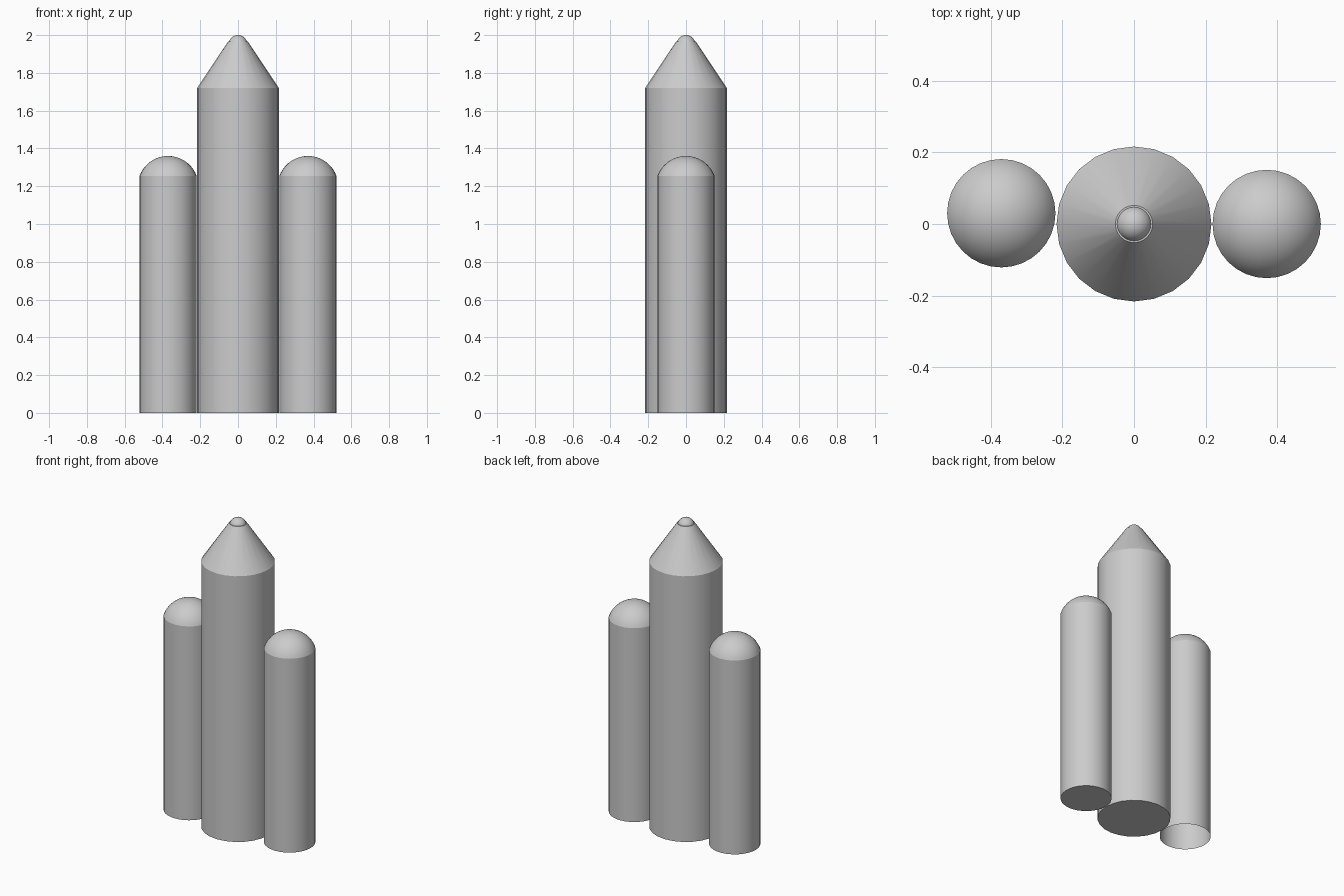
import bpy
import bmesh
from math import cos, sin, pi, radians, asin

if "Cube" in bpy.data.objects:
    bpy.data.objects.remove(bpy.data.objects["Cube"])

grey = bpy.data.materials.new("light_grey")
grey.use_nodes = True
colour = (0.6, 0.6, 0.6, 1)
grey.diffuse_color = colour
grey.node_tree.nodes["Principled BSDF"].inputs["Base Color"].default_value = colour


def lathe(name, profile, sides, x=0, y=0, bottom=False, top=False):
    """Turn (radius, height) points round a vertical axis; radius 0 makes a tip."""
    bm = bmesh.new()
    rings = []
    for r, z in profile:
        count = sides if r > 0 else 1
        rings.append([bm.verts.new((r * cos(2 * pi * i / sides),
                                    r * sin(2 * pi * i / sides), z))
                      for i in range(count)])
    for low, high in zip(rings, rings[1:]):
        for i in range(sides):
            j = (i + 1) % sides
            if len(high) == 1:
                bm.faces.new((low[i], low[j], high[0]))
            else:
                bm.faces.new((low[i], low[j], high[j], high[i]))
    if bottom:
        bm.faces.new(rings[0][::-1])
    if top:
        bm.faces.new(rings[-1])
    mesh = bpy.data.meshes.new(name)
    bm.to_mesh(mesh)
    bm.free()
    mesh.materials.append(grey)
    obj = bpy.data.objects.new(name, mesh)
    obj.location = (x, y, 0)
    bpy.context.collection.objects.link(obj)
    bpy.ops.object.select_all(action="DESELECT")
    obj.select_set(True)
    bpy.context.view_layer.objects.active = obj
    bpy.ops.object.shade_smooth_by_angle(angle=radians(30))
    return obj


def cap(base_radius, base_z, top_z, steps):
    """Profile of a spherical cap from its rim up to its tip."""
    h = top_z - base_z
    R = (base_radius ** 2 + h ** 2) / (2 * h)
    start = asin(min(1, base_radius / R))
    points = []
    for k in range(steps):
        a = start * (1 - k / steps)
        points.append((R * sin(a), top_z - R + R * cos(a)))
    return points + [(0, top_z)]


# Central body, cone and rounded tip
lathe("core_body", [(0.216, 0), (0.216, 1.72)], 24, bottom=True)
lathe("nose_cone", [(0.216, 1.72), (0.052, 1.966)], 24, top=True)
lathe("nose_tip", cap(0.047, 1.966, 2.0, 8), 24)

# Side boosters: the right-hand tube is open underneath and set slightly back
for side, x, y, closed in (("left", 0.37, 0, True), ("right", -0.37, 0.03, False)):
    lathe(side + "_booster_body", [(0.151, 0), (0.151, 1.255)], 32, x, y, bottom=closed)
    lathe(side + "_booster_dome", cap(0.151, 1.255, 1.36, 12), 32, x, y)
